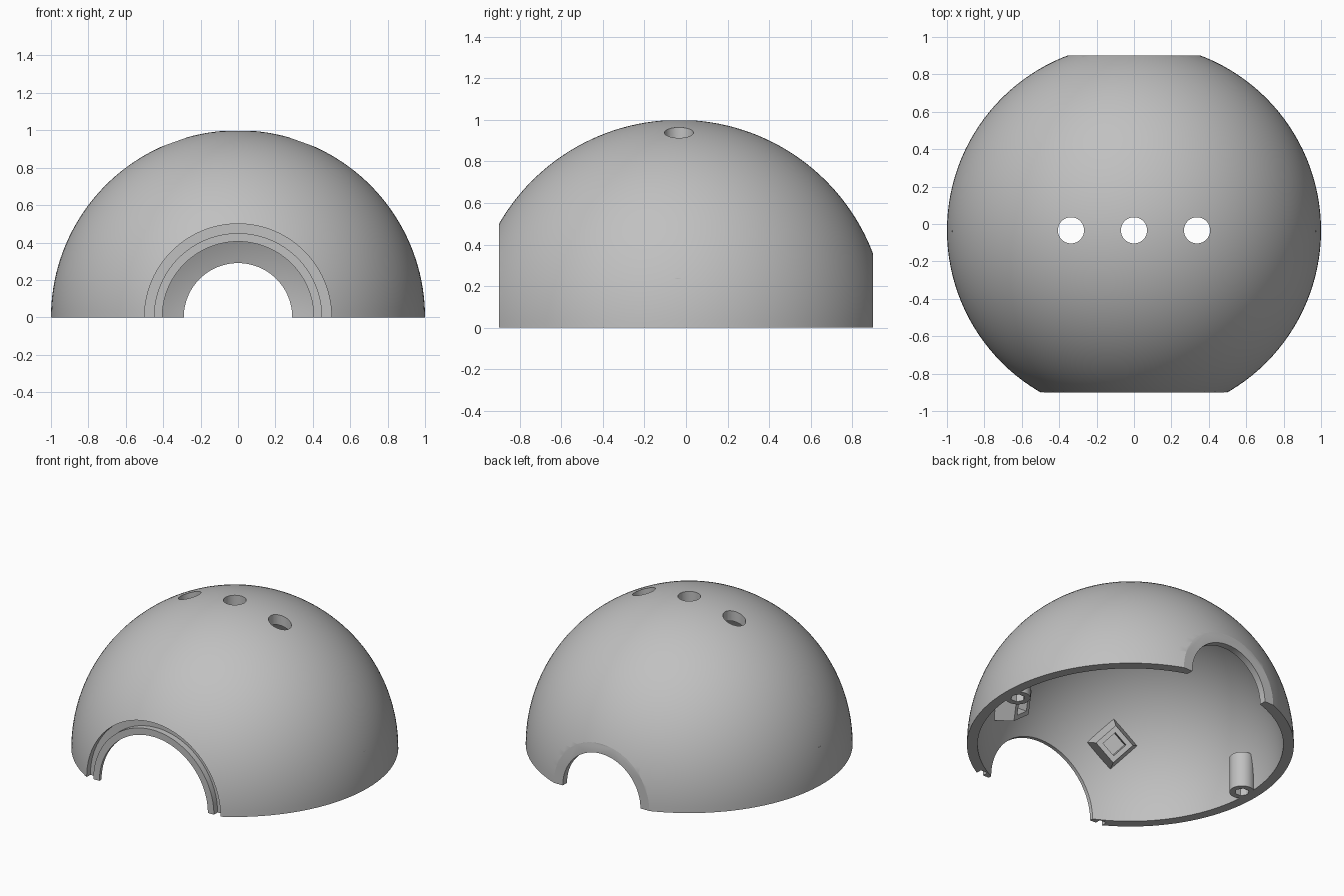
import bpy, bmesh, math
from mathutils import Matrix, Vector

cube = bpy.data.objects.get("Cube")
if cube:
    bpy.data.objects.remove(cube, do_unlink=True)

OUTER, INNER = 1.0, 0.935
CENTRE_Y = -0.034
HALF_DEPTH = 0.9

grey = bpy.data.materials.new("plain_grey")
grey.use_nodes = True
colour = (0.53, 0.53, 0.53, 1)
grey.diffuse_color = colour
grey.node_tree.nodes["Principled BSDF"].inputs["Base Color"].default_value = colour


def make(name, bm, matrix=Matrix()):
    bmesh.ops.recalc_face_normals(bm, faces=bm.faces)
    mesh = bpy.data.meshes.new(name)
    bm.to_mesh(mesh)
    bm.free()
    mesh.transform(matrix)
    mesh.materials.append(grey)
    obj = bpy.data.objects.new(name, mesh)
    bpy.context.collection.objects.link(obj)
    return obj


def lathe(name, profile, steps, matrix=Matrix()):
    """Revolve (radius, height) points round z; points on the axis are welded."""
    bm = bmesh.new()
    verts = [bm.verts.new((r, 0, z)) for r, z in profile]
    edges = [bm.edges.new(pair) for pair in zip(verts, verts[1:])]
    bmesh.ops.spin(bm, geom=verts + edges, cent=(0, 0, 0), axis=(0, 0, 1),
                   angle=math.tau, steps=steps)
    bmesh.ops.remove_doubles(bm, verts=bm.verts, dist=1e-5)
    return make(name, bm, matrix)


def rod(name, radius, low, high, steps, matrix=Matrix()):
    return lathe(name, [(0, low), (radius, low), (radius, high), (0, high)], steps, matrix)


def box(name, size, centre, matrix=Matrix(), taper=1.0):
    bm = bmesh.new()
    bmesh.ops.create_cube(bm, size=1)
    for v in bm.verts:
        k = taper if v.co.z > 0 else 1
        v.co = Vector((v.co.x * size[0] * k, v.co.y * size[1] * k, v.co.z * size[2])) + Vector(centre)
    return make(name, bm, matrix)


def cut(target, cutter):
    mod = target.modifiers.new("cut", "BOOLEAN")
    mod.operation = "DIFFERENCE"
    mod.solver = "EXACT"
    mod.object = cutter
    bpy.context.view_layer.objects.active = target
    bpy.ops.object.modifier_apply(modifier=mod.name)
    bpy.data.objects.remove(cutter, do_unlink=True)


def smooth(obj):
    bpy.ops.object.select_all(action="DESELECT")
    obj.select_set(True)
    bpy.context.view_layer.objects.active = obj
    bpy.ops.object.shade_smooth_by_angle(angle=math.radians(20))


middle = Matrix.Translation((0, CENTRE_Y, 0))
forward = Matrix.Rotation(math.radians(90), 4, "X")   # local z points to the front

# Hollow dome
arc = [i * math.pi / 2 / 40 for i in range(41)]
profile = [(OUTER * math.sin(a), OUTER * math.cos(a)) for a in arc]
profile += [(INNER * math.sin(a), INNER * math.cos(a)) for a in reversed(arc)]
profile[0], profile[-1] = (0, OUTER), (0, INNER)
profile[40], profile[41] = (OUTER, 0), (INNER, 0)
dome = lathe("dome_shell", profile, 128, middle)

# Flat front and back
for side in (-1, 1):
    cut(dome, box("trim", (3, 1, 3), (0, side * (HALF_DEPTH + 0.5), 0)))

# Front opening with a rebate round its lip, and the smaller back opening
cut(dome, rod("front_hole", 0.405, 0.5, 1.2, 96, forward))
groove = [(0.45, 0.86), (0.5, 0.86), (0.5, 1.1), (0.45, 1.1), (0.45, 0.86)]
cut(dome, lathe("groove", groove, 96, forward))
cut(dome, rod("back_hole", 0.29, -1.2, -0.5, 96, forward))

# Three holes through the crown
for x in (-0.337, 0, 0.337):
    cut(dome, rod("crown_hole", 0.07, 0.6, 1.2, 48, Matrix.Translation((x, CENTRE_Y, 0))))
smooth(dome)

for side, label in ((1, "left"), (-1, "right")):
    # Screw post with a hexagonal socket
    place = Matrix.Translation((side * 0.895, CENTRE_Y - 0.005, 0))
    post = rod(label + "_screw_post", 0.077, 0, 0.24, 48, place)
    cut(post, rod("socket", 0.045, -0.1, 0.12, 6, place))
    smooth(post)

    # Socketed bracket on the inner wall, pointing to the dome's middle
    inward = Vector((-side * 0.43, 0.69, -0.47)).normalized()
    place = (Matrix.Translation(Vector((0, CENTRE_Y, 0)) - inward * 0.95)
             @ inward.to_track_quat("Z", "Y").to_matrix().to_4x4()
             @ Matrix.Rotation(math.radians(45), 4, "Z"))
    bracket = box(label + "_bracket", (0.23, 0.23, 0.15), (0, 0, 0.075), place, 0.7)
    cut(bracket, box("pocket", (0.1, 0.1, 0.2), (0, 0, 0.17), place))
